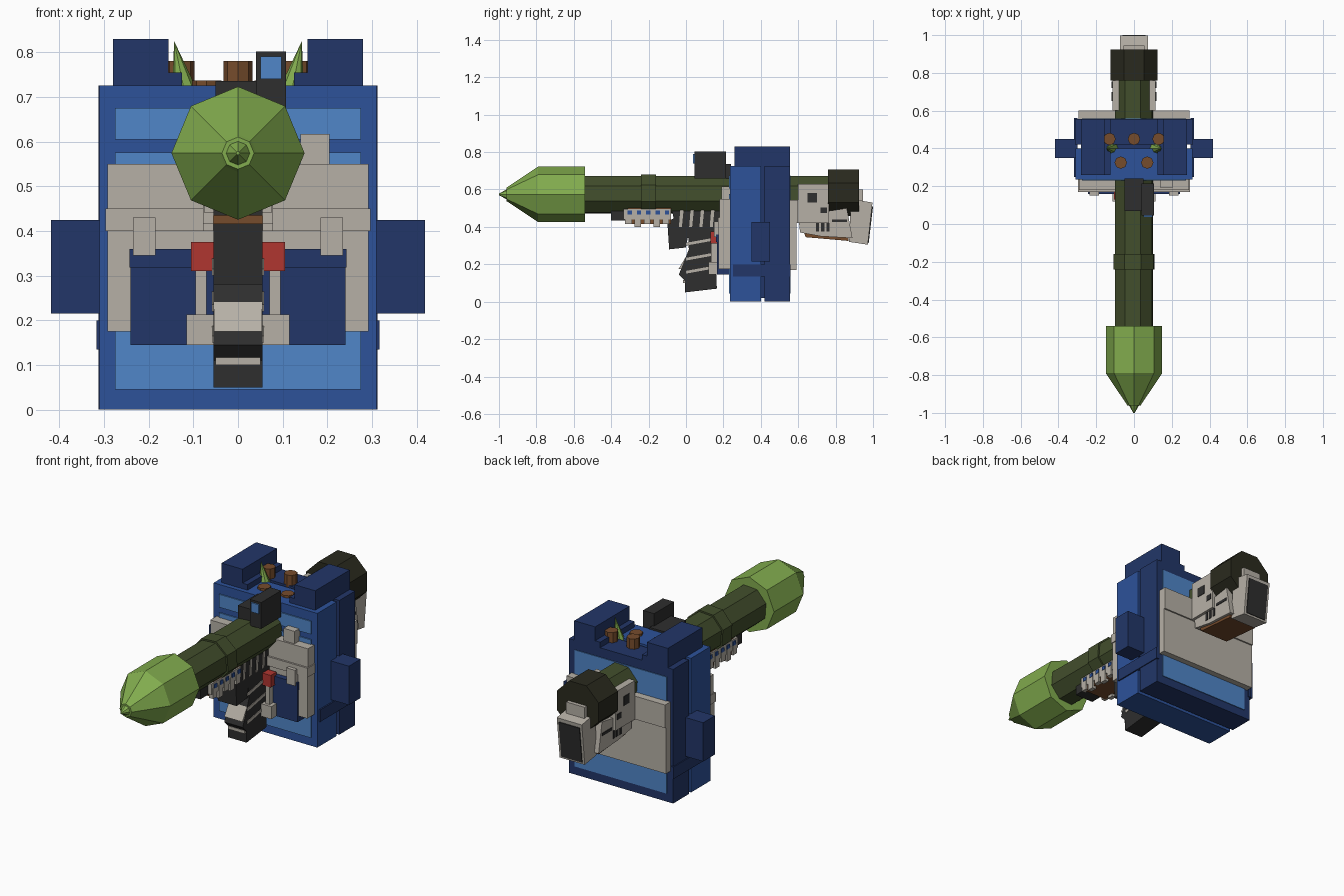
import bpy, bmesh, math
from mathutils import Matrix, Vector

if "Cube" in bpy.data.objects:
    bpy.data.objects.remove(bpy.data.objects["Cube"])


def lin(c):
    c /= 255
    return c / 12.92 if c <= 0.04045 else ((c + 0.055) / 1.055) ** 2.4


MATS = {}
for key, rgb in {
    "blue": (45, 82, 154), "light_blue": (80, 134, 200), "navy": (34, 54, 104),
    "grey": (182, 176, 166), "charcoal": (46, 46, 46), "leaf_green": (130, 172, 78),
    "olive": (66, 78, 44), "dark_olive": (42, 42, 30), "brown": (118, 76, 44),
    "red": (176, 54, 48),
}.items():
    MATS[key] = bpy.data.materials.new(key)
    MATS[key].diffuse_color = (*[lin(c) for c in rgb], 1)


def finish(name, bm, mat):
    bmesh.ops.recalc_face_normals(bm, faces=bm.faces)
    me = bpy.data.meshes.new(name)
    bm.to_mesh(me)
    bm.free()
    me.materials.append(MATS[mat])
    ob = bpy.data.objects.new(name, me)
    bpy.context.collection.objects.link(ob)
    return ob


def box(name, mat, x, y, z):
    """Box from (min, max) ranges."""
    bm = bmesh.new()
    bmesh.ops.create_cube(bm, size=1)
    for v in bm.verts:
        v.co = [r[0] if c < 0 else r[1] for r, c in zip((x, y, z), v.co)]
    return finish(name, bm, mat)


def pair(name, mat, x, y, z):
    """Box repeated on both sides."""
    box(name + "_right", mat, x, y, z)
    box(name + "_left", mat, (-x[1], -x[0]), y, z)


def prism(name, mat, x, pts):
    """Side profile (y, z) extruded across x."""
    bm = bmesh.new()
    f = bm.faces.new([bm.verts.new((x[0], *p)) for p in pts])
    ext = bmesh.ops.extrude_face_region(bm, geom=[f])["geom"]
    bmesh.ops.translate(bm, vec=(x[1] - x[0], 0, 0),
                        verts=[e for e in ext if isinstance(e, bmesh.types.BMVert)])
    return finish(name, bm, mat)


def lathe(name, mat, rings, cz, sides=8, turn=0.0):
    """Faceted solid along y from (y, radius) rings."""
    bm = bmesh.new()
    loops = []
    for y, r in rings:
        angles = [turn + math.tau * i / sides for i in range(sides)]
        loops.append([bm.verts.new((r * math.cos(a), y, cz + r * math.sin(a))) for a in angles])
    for a, b in zip(loops, loops[1:]):
        for i in range(sides):
            j = (i + 1) % sides
            bm.faces.new((a[i], a[j], b[j], b[i]))
    bm.faces.new(loops[0])
    bm.faces.new(loops[-1])
    return finish(name, bm, mat)


def cone(name, mat, base, tip, r1, r2, sides=8):
    """Upright or leaning cone between two points."""
    base, tip = Vector(base), Vector(tip)
    d = tip - base
    bm = bmesh.new()
    m = Matrix.Translation((base + tip) / 2) @ d.to_track_quat('Z', 'Y').to_matrix().to_4x4()
    bmesh.ops.create_cone(bm, cap_ends=True, segments=sides, radius1=r1, radius2=r2,
                          depth=d.length, matrix=m)
    return finish(name, bm, mat)


# Backpack body
box("pack_front_shell", "blue", (-.31, .31), (.235, .40), (0, .725))
box("pack_core", "navy", (-.28, .28), (.39, .43), (.02, .70))
box("pack_back_shell", "navy", (-.312, .312), (.42, .555), (0, .725))
pair("pack_band", "navy", (.30, .317), (.25, .56), (.135, .20))
pair("pack_side_pod", "navy", (.30, .418), (.35, .45), (.215, .425))
pair("pack_horn", "navy", (.155, .28), (.26, .555), (.70, .83))
pair("pack_horn_step", "navy", (.125, .16), (.26, .555), (.70, .755))
for lo, hi, tag in ((.045, .575, "lower"), (.605, .675, "upper")):
    box("front_panel_" + tag, "light_blue", (-.275, .275), (.229, .237), (lo, hi))
box("back_panel", "light_blue", (-.275, .275), (.553, .559), (.045, .675))

# Front armour harness
box("harness_top", "grey", (-.292, .292), (.18, .235), (.44, .55))
box("harness_bar", "grey", (-.297, .297), (.17, .235), (.40, .45))
pair("harness_leg", "grey", (.235, .292), (.175, .235), (.175, .41))
box("harness_middle", "grey", (-.24, .24), (.19, .235), (.33, .41))
box("harness_tab", "grey", (.14, .205), (.19, .235), (.54, .617))
box("front_pouch", "navy", (-.24, .24), (.165, .235), (.145, .33))
box("pouch_flap", "navy", (-.243, .243), (.16, .235), (.318, .36))
pair("pouch_strap", "grey", (.185, .235), (.15, .20), (.345, .43))
pair("red_clip", "red", (.055, .105), (.13, .18), (.31, .375))
pair("clip_rod", "grey", (.07, .095), (.135, .17), (.20, .31))
pair("clip_foot", "grey", (.055, .115), (.12, .17), (.145, .213))

# Rear armour plate
box("rear_plate_lower", "grey", (-.295, .295), (.55, .592), (.17, .44))
box("rear_plate_upper", "grey", (-.295, .295), (.55, .60), (.42, .545))

# Supplies poking out of the pack
for i, (x, y, top) in enumerate(((-.13, .45, .78), (0, .45, .78), (.13, .45, .78),
                                 (-.07, .325, .737), (.07, .325, .737))):
    cone(f"wood_peg_{i}", "brown", (x, y, .68), (x, y, top), .033, .033)
for s, side in ((1, "right"), (-1, "left")):
    cone("green_spike_" + side, "leaf_green", (s * .113, .40, .68), (s * .143, .40, .825), .036, 0)

# Launcher tube and warhead
FLAT = math.pi / 8 + .07
lathe("launcher_tube", "olive", [(-.56, .106), (.80, .106)], .572, 8, FLAT)
lathe("tube_ring", "olive", [(-.24, .115), (-.16, .115)], .572, 8, FLAT)
lathe("warhead", "leaf_green", [(-.96, .036), (-.95, .042), (-.79, .149), (-.54, .149)], .574)
lathe("warhead_tip", "leaf_green", [(-1.0, .004), (-.95, .032)], .574)
lathe("tube_end_cap", "dark_olive", [(.76, .135), (.925, .135)], .583, 8, math.pi / 8)
box("end_cap_sight", "grey", (-.055, .055), (.92, .945), (.50, .60))

# Optical sight
box("sight_body", "charcoal", (.04, .107), (.045, .215), (.66, .802))
box("sight_lens", "light_blue", (.05, .097), (.038, .047), (.74, .79))
box("sight_mount", "charcoal", (-.05, .05), (.07, .24), (.64, .735))

# Forward grip under the tube
box("handguard_core", "brown", (-.068, .068), (-.31, -.08), (.415, .50))
box("handguard_nose", "charcoal", (-.055, .055), (-.40, -.31), (.435, .495))
box("handguard_rail", "grey", (-.075, .075), (-.335, -.08), (.44, .497))
for i in range(5):
    y = -.325 + i * .05
    pair(f"handguard_rib_{i}", "grey", (.055, .078), (y, y + .035), (.415 - .015 * (i % 2), .47))
    pair(f"handguard_inlay_{i}", "blue", (.073, .08), (y + .012, y + .035), (.467, .488))

# Receiver, trigger block and slanted magazine
prism("receiver", "charcoal", (-.055, .055),
      [(-.08, .51), (.235, .51), (.235, .36), (.02, .38), (-.06, .42)])
prism("trigger_block", "charcoal", (-.055, .055),
      [(-.10, .43), (-.09, .28), (0, .29), (.02, .40), (-.03, .46)])
for i in range(4):
    y = -.03 + i * .055
    prism(f"receiver_rib_{i}", "grey", (-.059, .059),
          [(y, .50), (y + .018, .50), (y + .008, .40), (y - .008, .40)])
prism("magazine", "charcoal", (-.055, .055),
      [(.01, .38), (.15, .40), (.165, .07), (-.005, .05), (-.005, .11),
       (-.038, .145), (.015, .28)])
prism("magazine_front_plate", "grey", (-.054, .054),
      [(.005, .25), (.03, .255), (-.005, .175), (-.04, .175)])
box("magazine_front_strip", "grey", (-.05, .05), (-.015, .02), (.10, .117))
for i, z in enumerate((.13, .20, .28)):
    prism(f"magazine_band_{i}", "grey", (-.058, .058),
          [(.0, z + .035), (.165, z + .065), (.165, z + .05), (0, z + .02)])

# Rear stock below the tube
box("stock_housing", "grey", (-.115, .115), (.60, .765), (.42, .63))
prism("stock_side", "grey", (-.10, .10),
      [(.60, .46), (.86, .50), (.89, .34), (.72, .35), (.61, .37)])
prism("stock_wood", "brown", (-.085, .085), [(.62, .40), (.87, .38), (.87, .325), (.64, .345)])
prism("stock_butt", "grey", (-.075, .075),
      [(.88, .50), (.91, .545), (.997, .53), (.972, .305), (.872, .32)])
prism("stock_butt_pad", "charcoal", (-.062, .062),
      [(.985, .51), (1.0, .51), (.977, .315), (.965, .315)])
pair("housing_window", "charcoal", (.112, .118), (.65, .70), (.53, .58))
pair("housing_notch", "charcoal", (.112, .118), (.72, .755), (.475, .505))
for i in range(3):
    y = .695 + i * .028
    pair(f"stock_slot_{i}", "charcoal", (.097, .103), (y, y + .017), (.375, .42))
pair("stock_groove", "charcoal", (.097, .103), (.78, .86), (.425, .44))

for m in bpy.data.materials:
    if m.users and not m.is_grease_pencil:
        m.use_nodes = True
        m.node_tree.nodes["Principled BSDF"].inputs["Base Color"].default_value = m.diffuse_color
